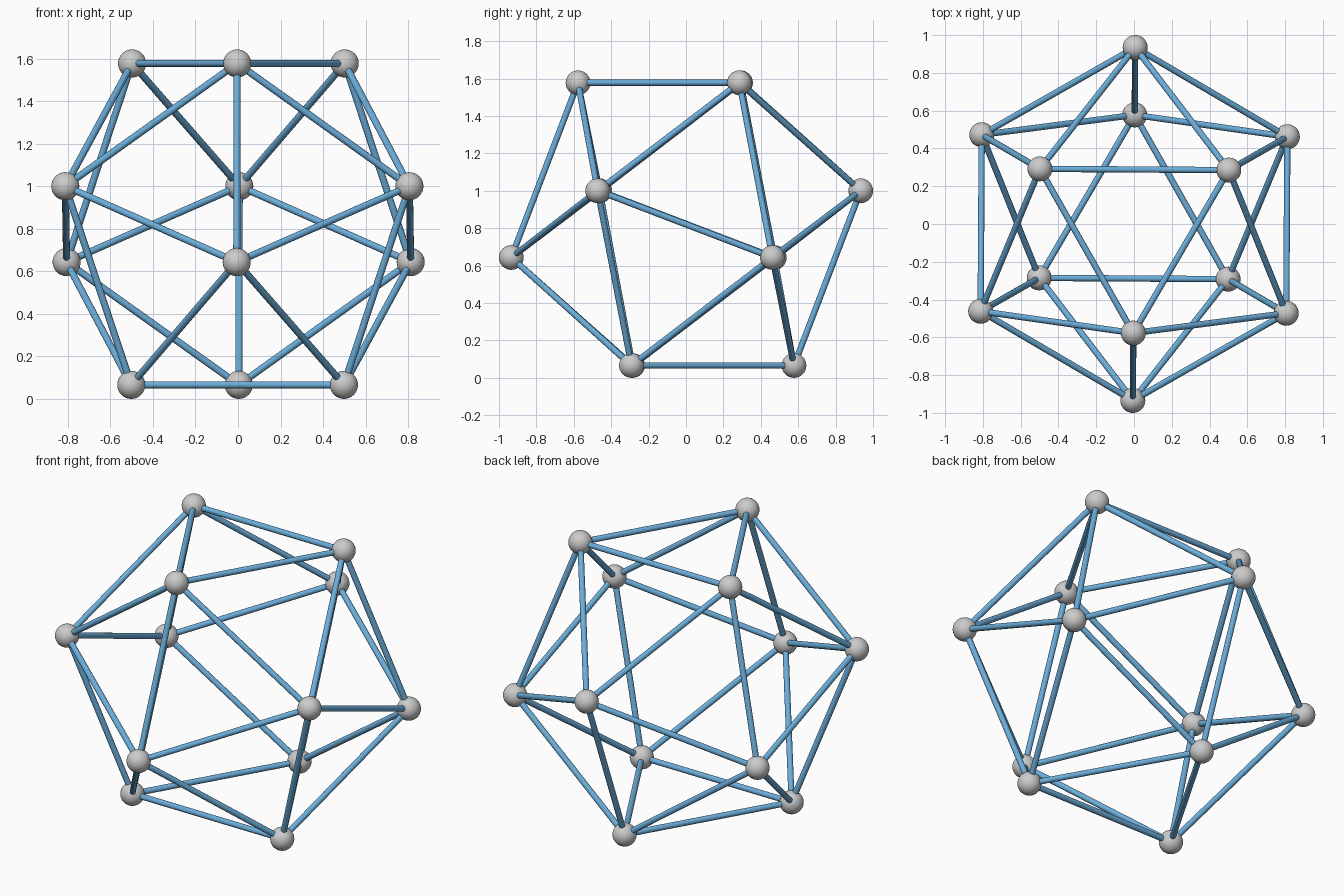
import bpy
from math import radians, cos, sin, sqrt
from mathutils import Vector
from itertools import combinations

if "Cube" in bpy.data.objects:
    bpy.data.objects.remove(bpy.data.objects["Cube"])

EDGE = 1.0
BALL_R = 0.066
ROD_R = 0.0165
TURN = -0.37          # tiny turn about z, degrees

# Icosahedron resting on a face: four triangular layers
phi = (1 + sqrt(5)) / 2
r_small = EDGE / sqrt(3)
r_big = r_small * phi
height = EDGE * phi ** 2 / sqrt(3)
mid = BALL_R + height / 2
gap = EDGE * (phi ** 2 / sqrt(3) - 2 / sqrt(3))
layers = [
    (r_small, mid - height / 2, 90),
    (r_big, mid - gap / 2, 30),
    (r_big, mid + gap / 2, 90),
    (r_small, mid + height / 2, 30),
]
points = []
for r, z, start in layers:
    for k in range(3):
        a = radians(start + TURN + 120 * k)
        points.append(Vector((r * cos(a), r * sin(a), z)))

blue = bpy.data.materials.new("blue")
blue.diffuse_color = (0.15, 0.42, 0.70, 1)
blue.use_nodes = True
blue.node_tree.nodes["Principled BSDF"].inputs["Base Color"].default_value = blue.diffuse_color


def finish(name, mat=None):
    bpy.ops.object.shade_smooth_by_angle()
    obj = bpy.context.object
    obj.name = name
    if mat:
        obj.data.materials.append(mat)


# Grey joint balls
for i, p in enumerate(points):
    bpy.ops.mesh.primitive_uv_sphere_add(segments=32, ring_count=16, radius=BALL_R, location=p)
    finish(f"joint_ball_{i + 1}")

# Blue rods between neighbouring joints
pairs = [(a, b) for a, b in combinations(points, 2) if (a - b).length < EDGE * 1.05]
for i, (a, b) in enumerate(pairs):
    d = b - a
    bpy.ops.mesh.primitive_cylinder_add(
        vertices=16, radius=ROD_R, depth=d.length, location=(a + b) / 2,
        rotation=d.to_track_quat('Z', 'Y').to_euler())
    finish(f"rod_{i + 1}", blue)
